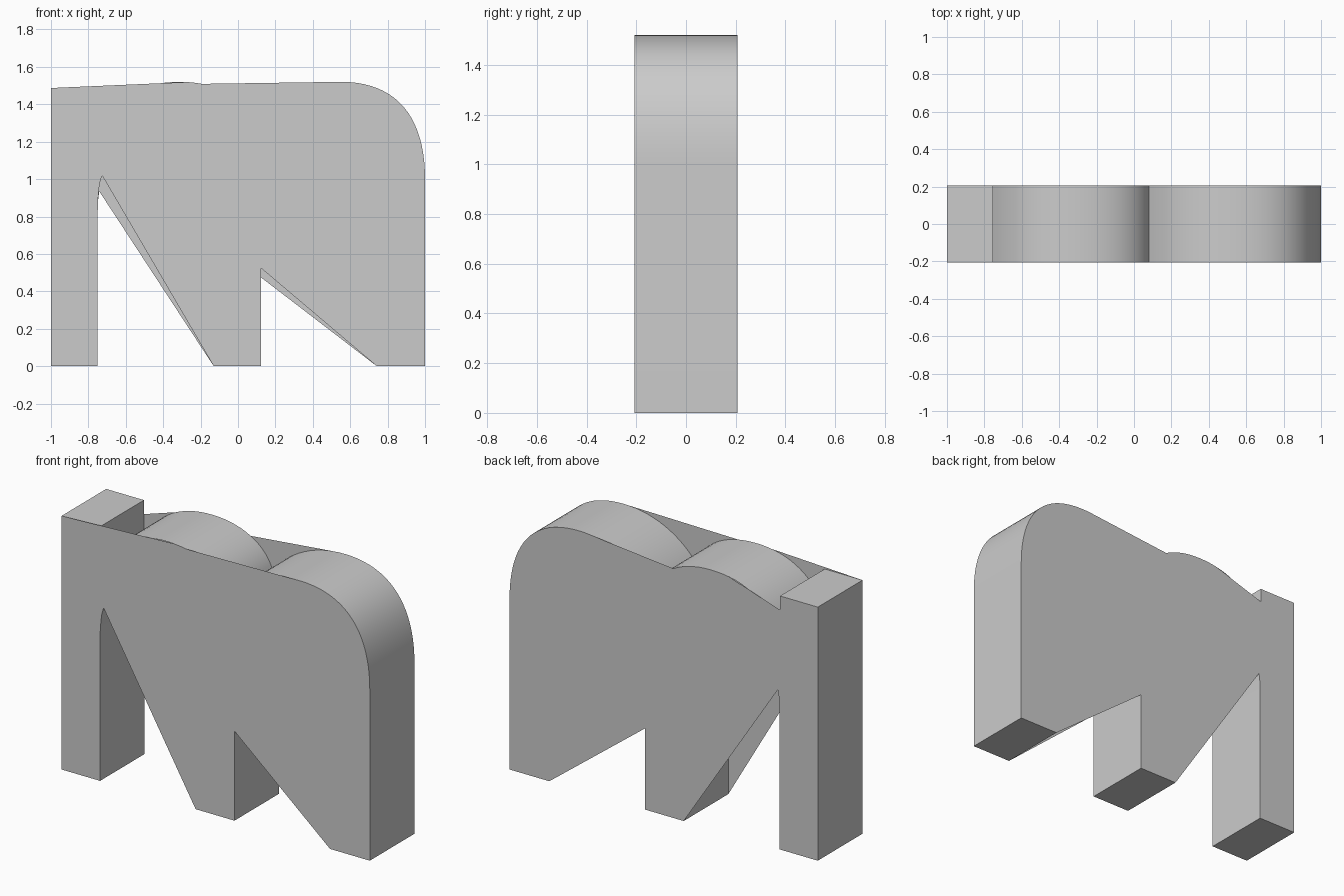
import bpy, bmesh, math
from mathutils import Vector

if "Cube" in bpy.data.objects:
    bpy.data.objects.remove(bpy.data.objects["Cube"])

HALF = 0.207          # half depth
TOP = 1.487           # height of the left post
SHIFT = 0.872         # spacing between the two openings


def bez(a, b, c, d, n=14):
    a, b, c, d = map(Vector, (a, b, c, d))
    pts = []
    for i in range(n + 1):
        t = i / n
        s = 1 - t
        p = a * s**3 + b * 3 * s * s * t + c * 3 * s * t * t + d * t**3
        pts.append((p.x, p.y))
    return pts


def keep(pts, lo, hi):
    return [p for p in pts if lo <= p[0] <= hi]


def finish(name, bm):
    me = bpy.data.meshes.new(name)
    bm.to_mesh(me)
    bm.free()
    ob = bpy.data.objects.new(name, me)
    bpy.context.collection.objects.link(ob)
    return ob


def clean(pts):
    out = []
    for p in pts:
        if not out or (Vector(p) - Vector(out[-1])).length > 1e-4:
            out.append(p)
    return out


# Curves of the two humps and the arched openings
hump1_up = bez((-0.755, 1.27), (-0.65, 1.45), (-0.5, 1.52), (-0.31, 1.52))
hump1_down = bez((-0.31, 1.52), (-0.12, 1.52), (0.03, 1.44), (0.08, 1.30))
hump2_up = bez((0.08, 1.30), (0.19, 1.44), (0.36, 1.52), (0.55, 1.52))
shoulder = bez((0.55, 1.52), (0.85, 1.52), (1.0, 1.33), (1.0, 1.0), 20)
inner_up = bez((-0.75, 0.83), (-0.75, 1.12), (-0.64, 1.29), (-0.47, 1.29), 16)
inner_down = bez((-0.47, 1.29), (-0.25, 1.29), (-0.13, 1.2), (-0.13, 0.95))
opening = [(-0.75, 0)] + inner_up + inner_down + [(-0.13, 0)]
opening2 = [(x + SHIFT, z) for x, z in opening]

# Side wall running round the whole outline
outline = clean([(-1, 0), (-1, TOP), (-0.755, TOP)] + hump1_up + hump1_down
                + hump2_up + shoulder + [(1, 0)] + opening2[::-1] + opening[::-1])
bm = bmesh.new()
front = [bm.verts.new((x, -HALF, z)) for x, z in outline]
back = [bm.verts.new((x, HALF, z)) for x, z in outline]
for i in range(len(outline)):
    j = (i + 1) % len(outline)
    bm.faces.new((front[i], front[j], back[j], back[i]))
wall = finish("outline_wall", bm)
bpy.context.view_layer.objects.active = wall
wall.select_set(True)
bpy.ops.object.shade_smooth_by_angle(angle=math.radians(30))


def panel(name, y, top, apex1, apex2):
    # Flat plate whose lower gaps are cut off diagonally
    gap1 = [p for p in inner_up if p[1] < apex1[1] - 0.01]
    pts = clean([(-1, 0), (-1, TOP)] + top + shoulder
                + [(1, 0), (-0.13 + SHIFT, 0), apex2, (0.122, 0), (-0.13, 0), apex1]
                + gap1[::-1] + [(-0.75, 0)])
    if y > 0:
        pts.reverse()
    pts.reverse()
    bm = bmesh.new()
    bm.faces.new([bm.verts.new((x, y, z)) for x, z in pts])
    bm.normal_update()
    if bm.faces[:][0].normal.y * y < 0:
        bmesh.ops.reverse_faces(bm, faces=bm.faces[:])
    bmesh.ops.triangulate(bm, faces=bm.faces[:])
    return finish(name, bm)


# Front plate bridges the hump valleys almost straight
panel("front_panel", -HALF, keep(hump1_down, -0.31, -0.17),
      (-0.727, 1.02), (0.122, 0.525))

# Back plate follows more of the humps and leaves a notch at the post
panel("back_panel", HALF,
      [(-0.755, TOP), (-0.755, 1.405)] + keep(hump1_up, -0.44, -0.31)
      + keep(hump1_down, -0.31, -0.04) + keep(hump2_up, 0.46, 0.55),
      (-0.742, 0.935), (0.122, 0.475))
